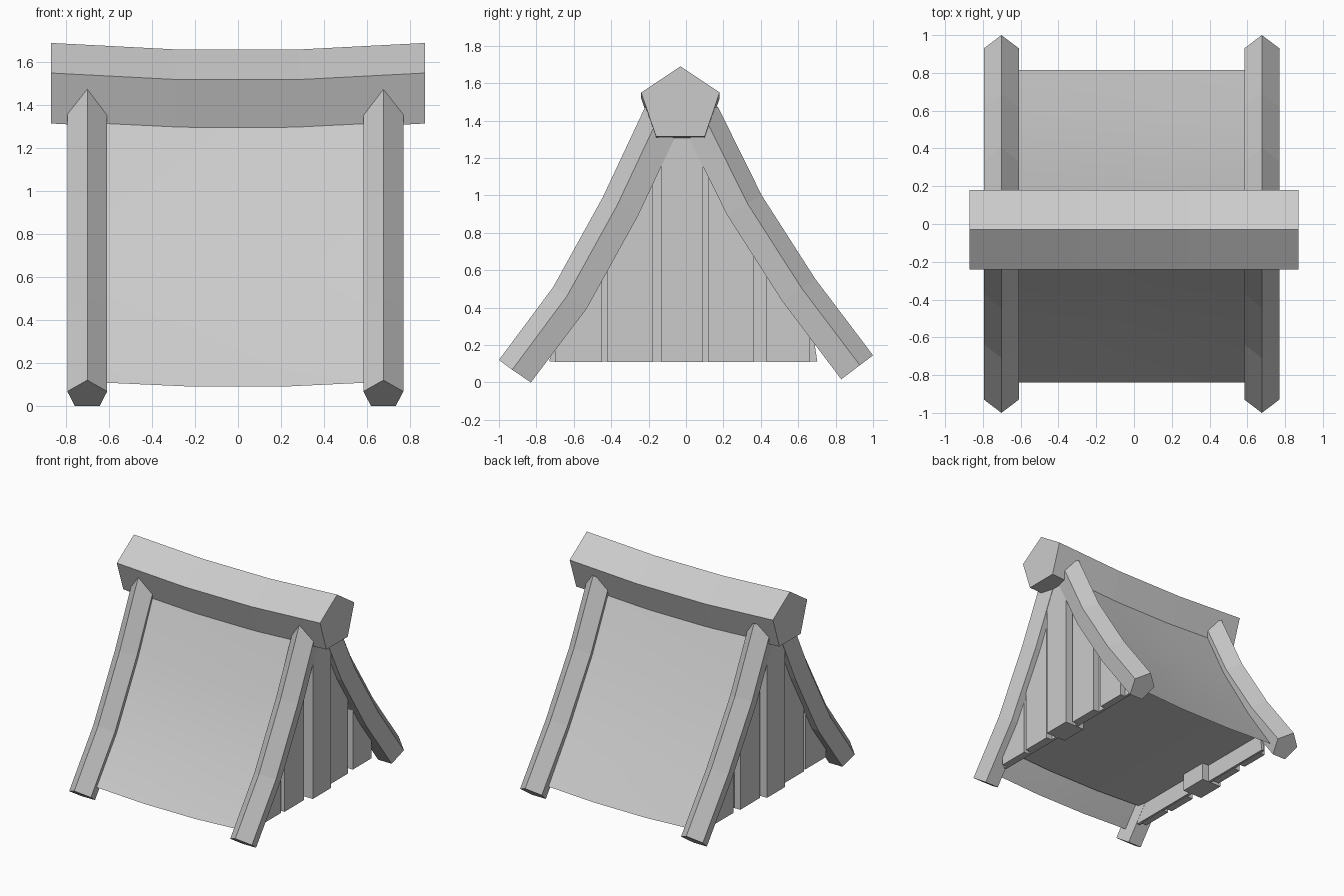
import bpy, bmesh
from mathutils import Vector

if "Cube" in bpy.data.objects:
    bpy.data.objects.remove(bpy.data.objects["Cube"])


def make(name, verts, faces, smooth=False):
    me = bpy.data.meshes.new(name)
    me.from_pydata([tuple(v) for v in verts], [], faces)
    bm = bmesh.new()
    bm.from_mesh(me)
    bmesh.ops.recalc_face_normals(bm, faces=bm.faces)
    for f in bm.faces:
        f.smooth = smooth
    bm.to_mesh(me)
    bm.free()
    ob = bpy.data.objects.new(name, me)
    bpy.context.collection.objects.link(ob)
    return ob


def loft(name, rings):
    # closed tube through equal-sized rings, capped at both ends
    n = len(rings[0])
    verts = [v for r in rings for v in r]
    faces = [tuple(range(n)), tuple(range(len(verts) - n, len(verts)))]
    for i in range(len(rings) - 1):
        for j in range(n):
            k = (j + 1) % n
            faces.append((i*n + j, i*n + k, (i+1)*n + k, (i+1)*n + j))
    return make(name, verts, faces)


# outer slope curves (y, z) from foot to ridge
FRONT = [(-1.0, .12), (-.71, .51), (-.445, .99), (-.215, 1.48)]
BACK = [(1.0, .145), (.69, .555), (.405, 1.0), (.17, 1.475)]


def inward(path, i):
    a, b = path[max(i - 1, 0)], path[min(i + 1, len(path) - 1)]
    t = Vector((b[0] - a[0], b[1] - a[1])).normalized()
    n = Vector((t.y, -t.x))
    return n if path[0][0] < 0 else -n


# ridge beam: sagging pentagonal section
section = [(-.03, 1.69), (.18, 1.55), (.10, 1.315), (-.16, 1.315), (-.24, 1.55)]
loft("ridge_beam", [[(x, y, z - s) for y, z in section]
     for x, s in ((-.87, 0), (-.29, .03), (.29, .03), (.87, 0))])

# four curved rafters with pentagonal section
RAFTER = [(0, 0), (.093, .088), (.058, .213), (-.058, .213), (-.093, .088)]
for side, cx in (("left", -.702), ("right", .677)):
    for end, path in (("front", FRONT), ("back", BACK)):
        rings = []
        for i, p in enumerate(path):
            n = inward(path, i)
            rings.append([(cx + w, p[0] + n.x*d, max(0, p[1] + n.y*d)) for w, d in RAFTER])
        loft(f"{end}_{side}_rafter", rings)

# roof profile lies inside the rafters
roof_f = [(-.84, .11), (-.595, .435), (-.335, .92), (-.12, 1.42)]
roof_b = [(.815, .11), (.57, .475), (.295, .935), (.06, 1.42)]
XS = [-.66, -.22, .22, .635]
SAG = [0, .02, .02, 0]

# roof slopes, softly shaded
for name, path in (("front_roof", roof_f), ("back_roof", roof_b)):
    verts = [(x, y, z - s) for x, s in zip(XS, SAG) for y, z in path]
    faces = [(i*4 + j, i*4 + j + 1, i*4 + j + 5, i*4 + j + 4)
             for i in range(3) for j in range(3)]
    make(name, verts, faces, True)

# solid body under the roof with a raised floor
body = [(-.72, .26)] + roof_f[1:] + roof_b[:0:-1] + [(.71, .26)]
loft("body", [[(x, y * .975, z - s - .01) for y, z in body]
     for x, s in zip((-.65, -.22, .22, .625), SAG)])


def height(y):
    pts = roof_f + roof_b[::-1]
    for (y0, z0), (y1, z1) in zip(pts, pts[1:]):
        if y0 <= y <= y1:
            return z0 + (z1 - z0) * (y - y0) / (y1 - y0)
    return .2


# gable walls of upright planks over a thin backing; the middle plank is thickest
PLANKS = [(-.70, -.45, .0, .05), (-.42, -.18, .0, .06), (-.13, .09, -.07, .10),
          (.12, .36, .0, .06), (.43, .66, .0, .05)]
BACKING = [(-.75, .112)] + [(-.72, .24)] + roof_f[1:] + roof_b[:0:-1] + [(.70, .24), (.72, .112)]
for side, base, s in (("left", -.645, -1), ("right", .62, 1)):
    loft(f"{side}_gable_backing", [[(base + s*d, y * .975, z) for y, z in BACKING]
                                   for d in (0, .022)])
    for i, (a, b, t0, t1) in enumerate(PLANKS):
        outline = [(a, .11), (b, .11), (b, height(b) - .03), (a, height(a) - .03)]
        loft(f"{side}_gable_plank_{i + 1}",
             [[(base + s*(d + .012), y, z) for y, z in outline] for d in (t0, t1)])
